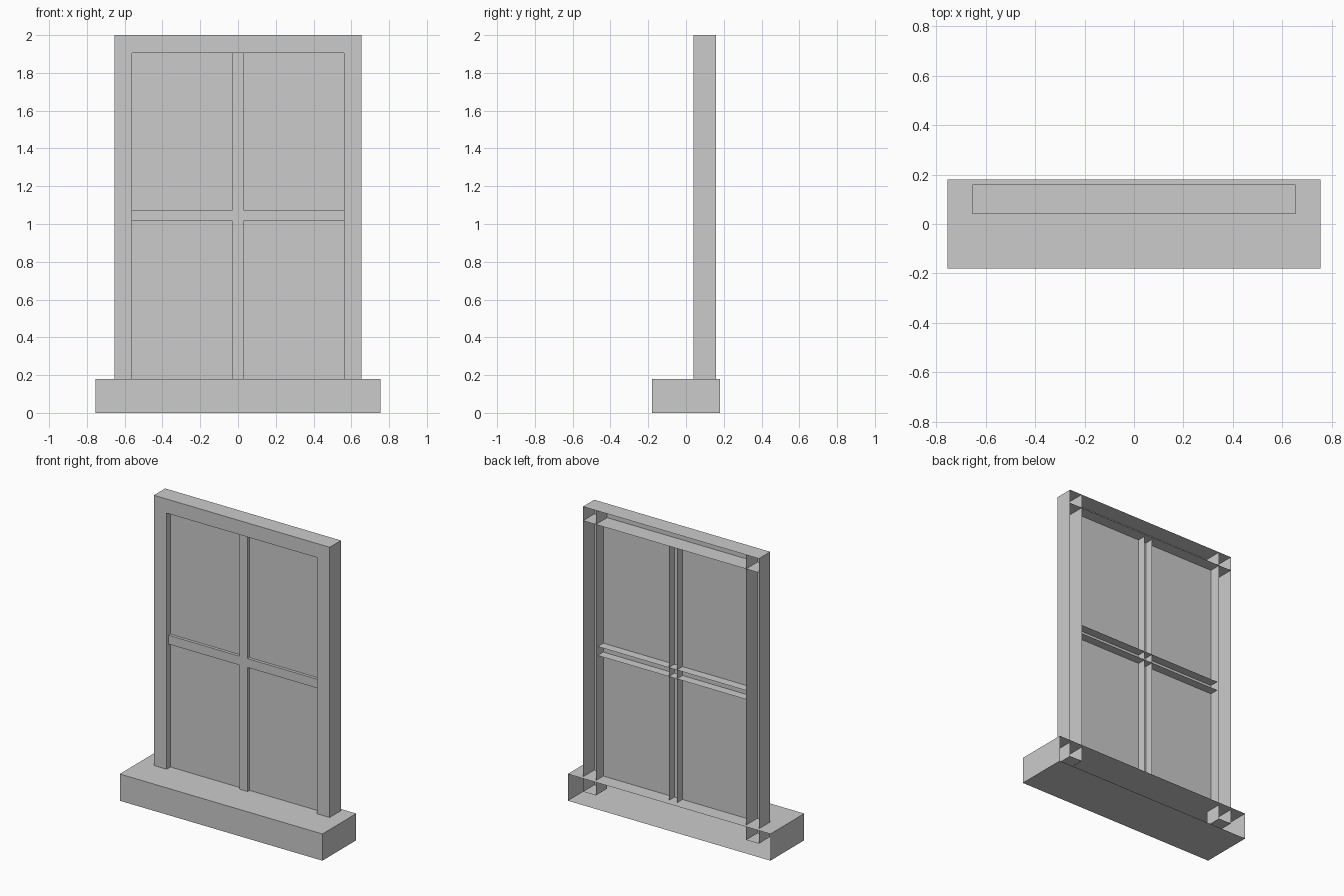
import bpy, bmesh

if "Cube" in bpy.data.objects:
    bpy.data.objects.remove(bpy.data.objects["Cube"])


def open_box(name, x, y, z, keep_front_only=False):
    """Box between the given ranges with its hidden wall-side (+y) face left open."""
    bm = bmesh.new()
    bmesh.ops.create_cube(bm, size=1)
    for v in bm.verts:
        for i, (lo, hi) in enumerate((x, y, z)):
            v.co[i] = hi if v.co[i] > 0 else lo
    bm.normal_update()
    if keep_front_only:
        drop = [f for f in bm.faces if f.normal.y > -0.5]
    else:
        drop = [f for f in bm.faces if f.normal.y > 0.5]
    bmesh.ops.delete(bm, geom=drop, context='FACES')
    mesh = bpy.data.meshes.new(name)
    bm.to_mesh(mesh)
    bm.free()
    obj = bpy.data.objects.new(name, mesh)
    bpy.context.collection.objects.link(obj)
    return obj


SILL_TOP = 0.18
OUTER, INNER = 0.655, 0.56       # frame half widths
TOP, HEAD = 2.0, 1.905           # frame top and underside of head
FRAME_Y = (0.04, 0.16)
BAR_Y = (0.06, 0.14)

# Sill
open_box("sill", (-0.755, 0.755), (-0.18, 0.18), (0, SILL_TOP))

# Side posts, let into the sill, and the head across them
post = open_box("side_posts", (INNER, OUTER), FRAME_Y, (0.08, TOP))
mirror = post.modifiers.new("mirror", 'MIRROR')
mirror.use_axis = (True, False, False)
open_box("frame_head", (-OUTER, OUTER), FRAME_Y, (HEAD, TOP))

# Glazing bars
open_box("vertical_bar", (-0.03, 0.03), BAR_Y, (SILL_TOP, HEAD))
open_box("horizontal_bar", (-INNER, INNER), BAR_Y, (1.015, 1.075))

# Glass, a single sheet facing the front
open_box("glass_pane", (-INNER, INNER), (0.08, 0.09), (SILL_TOP, HEAD), keep_front_only=True)
